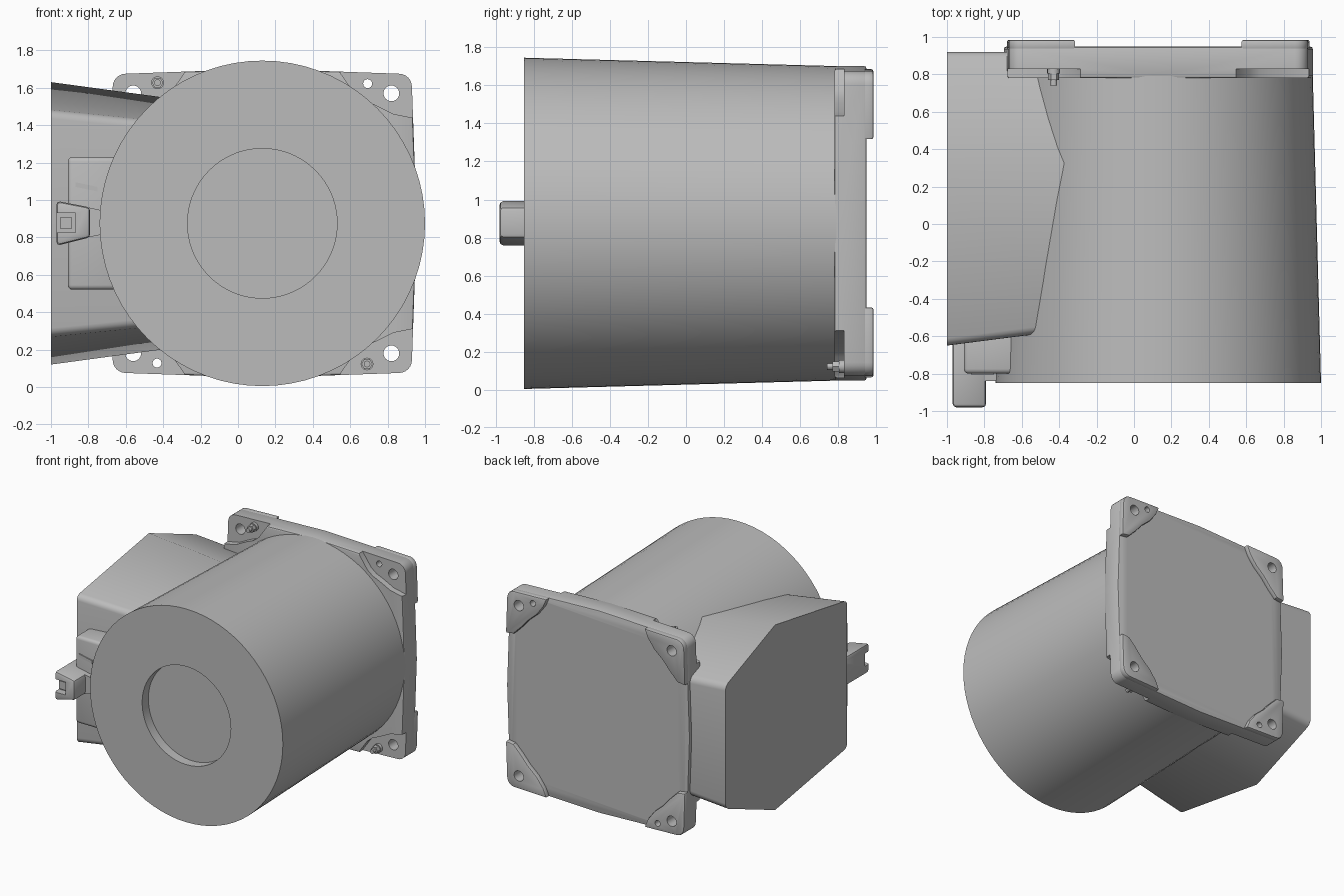
import bpy, bmesh, math

cube = bpy.data.objects.get("Cube")
if cube:
    bpy.data.objects.remove(cube, do_unlink=True)

CX, CZ = 0.13, 0.875           # housing axis
grey = bpy.data.materials.new("plain_grey")
grey.use_nodes = True
COL = (0.5, 0.5, 0.5, 1)
grey.diffuse_color = COL
grey.node_tree.nodes["Principled BSDF"].inputs["Base Color"].default_value = COL


def finish(name, bm):
    bmesh.ops.recalc_face_normals(bm, faces=bm.faces)
    me = bpy.data.meshes.new(name)
    bm.to_mesh(me)
    bm.free()
    ob = bpy.data.objects.new(name, me)
    bpy.context.collection.objects.link(ob)
    me.materials.append(grey)
    return ob


def loft(bm, loops):
    """Skin closed loops of 3D points and cap both ends."""
    rings = [[bm.verts.new(p) for p in loop] for loop in loops]
    n = len(rings[0])
    for a, b in zip(rings, rings[1:]):
        for i in range(n):
            j = (i + 1) % n
            bm.faces.new((a[i], a[j], b[j], b[i]))
    bm.faces.new(rings[0])
    bm.faces.new(rings[-1])
    return rings


def prism(bm, pts, y0, y1):
    """Extrude an x-z outline along y."""
    loft(bm, [[(x, y, z) for x, z in pts] for y in (y0, y1)])


def circle(x, z, r, n=24):
    return [(x + r * math.cos(math.tau * i / n), z + r * math.sin(math.tau * i / n))
            for i in range(n)]


def apply_mod(ob, kind, **settings):
    mod = ob.modifiers.new(kind.lower(), kind)
    for key, value in settings.items():
        setattr(mod, key, value)
    bpy.context.view_layer.objects.active = ob
    bpy.ops.object.modifier_apply(modifier=mod.name)


def cut(ob, cutter):
    apply_mod(ob, 'BOOLEAN', operation='DIFFERENCE', solver='EXACT', object=cutter)


def bevel(ob, width, segments=2):
    apply_mod(ob, 'BEVEL', width=width, segments=segments,
              limit_method='ANGLE', angle_limit=math.radians(40))


def smooth(ob):
    bpy.ops.object.select_all(action='DESELECT')
    ob.select_set(True)
    bpy.context.view_layer.objects.active = ob
    bpy.ops.object.shade_smooth_by_angle(angle=math.radians(30))


def corners(pts):
    """Mirror a corner outline to all four corners around the axis."""
    for sx in (1, -1):
        for sz in (1, -1):
            yield [(CX + sx * u, CZ + sz * v) for u, v in pts]


# Tapered housing with a round recess in the front
bm = bmesh.new()
profile = [(0.4, -0.77), (0.4, -0.85), (0.87, -0.85), (0.822, 0.94)]
loft(bm, [[(x, y, z) for x, z in circle(CX, CZ, r, 72)] for r, y in profile])
smooth(finish("housing", bm))

# Square flange with rounded corners and slightly bowed sides
arc = [(0.73 + 0.07 * math.cos(a), 0.73 + 0.07 * math.sin(a))
       for a in (math.pi / 2 * i / 6 for i in range(7))]
outline = []
for q in range(4):
    c, s = round(math.cos(q * math.pi / 2)), round(math.sin(q * math.pi / 2))
    outline += [(CX + c * u - s * v, CZ + s * u + c * v)
                for u, v in [(0.826, 0)] + arc]
bm = bmesh.new()
prism(bm, outline, 0.78, 0.948)
flange = finish("flange", bm)
bevel(flange, 0.012)

# Raised pads on the back of the flange corners
pad_outline = [(0.81, 0.44)] + arc + [(0.44, 0.81), (0.47, 0.74), (0.53, 0.66),
                                      (0.61, 0.59), (0.67, 0.52), (0.74, 0.45)]
bm = bmesh.new()
for pts in corners(pad_outline):
    prism(bm, pts, 0.93, 0.985)
pads = finish("mounting_pads", bm)
bevel(pads, 0.012)

# Pockets in the front of the flange corners
bm = bmesh.new()
pocket = [(0.9, 0.9), (0.38, 0.9), (0.42, 0.8), (0.49, 0.7), (0.54, 0.66),
          (0.6, 0.635), (0.7, 0.585), (0.9, 0.545)]
for pts in corners(pocket):
    prism(bm, pts, 0.7, 0.83)
pocket_cutter = finish("pocket_cutter", bm)

# Mounting holes
bm = bmesh.new()
for pts in corners(circle(0.69, 0.695, 0.042)):
    prism(bm, pts, 0.6, 1.1)
for s in (1, -1):
    prism(bm, circle(CX + s * 0.563, CZ + s * 0.747, 0.024, 16), 0.6, 1.1)
hole_cutter = finish("hole_cutter", bm)

cut(flange, pocket_cutter)
cut(flange, hole_cutter)
cut(pads, hole_cutter)
for ob in (pocket_cutter, hole_cutter):
    bpy.data.objects.remove(ob, do_unlink=True)
smooth(flange)
smooth(pads)

# Grounding screws in two opposite corners
for name, s in (("upper_screw", -1), ("lower_screw", 1)):
    x, z = CX + s * 0.56, CZ - s * 0.752
    bm = bmesh.new()
    prism(bm, circle(x, z, 0.034, 16), 0.805, 0.84)
    prism(bm, circle(x, z, 0.03, 6), 0.77, 0.81)
    prism(bm, circle(x, z, 0.018, 12), 0.74, 0.775)
    smooth(finish(name, bm))

# Six-sided terminal box on the right side
def hexagon(x, front, ridge, back, hf, hr, hb):
    yz = [(front, -hf), (ridge, -hr), (back, -hb), (back, hb), (ridge, hr), (front, hf)]
    return [(x, y, CZ + h) for y, h in yz]


bm = bmesh.new()
rings = loft(bm, [hexagon(-1, -0.65, 0.28, 0.92, 0.6, 0.755, 0.5),
                  hexagon(-0.3, -0.56, 0.33, 0.92, 0.53, 0.66, 0.45)])
long_edges = [bm.edges.get((rings[0][i], rings[1][i])) for i in (0, 2, 3, 5)]
bmesh.ops.bevel(bm, geom=long_edges, offset=0.04, segments=4, profile=0.5, affect='EDGES')
smooth(finish("terminal_box", bm))

# Connector base on the front of the terminal box
bm = bmesh.new()
prism(bm, [(-0.91, 0.52), (-0.6, 0.52), (-0.6, 1.23), (-0.91, 1.23)], -0.8, -0.55)
base = finish("connector_base", bm)
bevel(base, 0.025, 3)
smooth(base)
bm = bmesh.new()
prism(bm, [(-0.87, 1.07), (-0.75, 1.045), (-0.75, 1.07), (-0.87, 1.095)], -0.808, -0.78)
finish("base_rib", bm)

# Tapered connector with an open slot and a square pin
bm = bmesh.new()
prism(bm, [(-0.97, 0.755), (-0.79, 0.8), (-0.79, 0.96), (-0.97, 0.995)], -0.98, -0.6)
connector = finish("connector", bm)
bevel(connector, 0.02, 2)
bm = bmesh.new()
prism(bm, [(-1.1, 0.825), (-0.87, 0.825), (-0.87, 0.93), (-1.1, 0.93)], -1.1, -0.92)
slot = finish("slot_cutter", bm)
cut(connector, slot)
bpy.data.objects.remove(slot, do_unlink=True)
smooth(connector)
bm = bmesh.new()
prism(bm, [(-0.95, 0.845), (-0.89, 0.845), (-0.89, 0.91), (-0.95, 0.91)], -0.95, -0.9)
finish("connector_pin", bm)

# Neck joining the connector to the housing
bm = bmesh.new()
prism(bm, [(-0.8, 0.8), (-0.66, 0.83), (-0.66, 0.93), (-0.8, 0.96)], -0.84, -0.6)
finish("connector_neck", bm)
